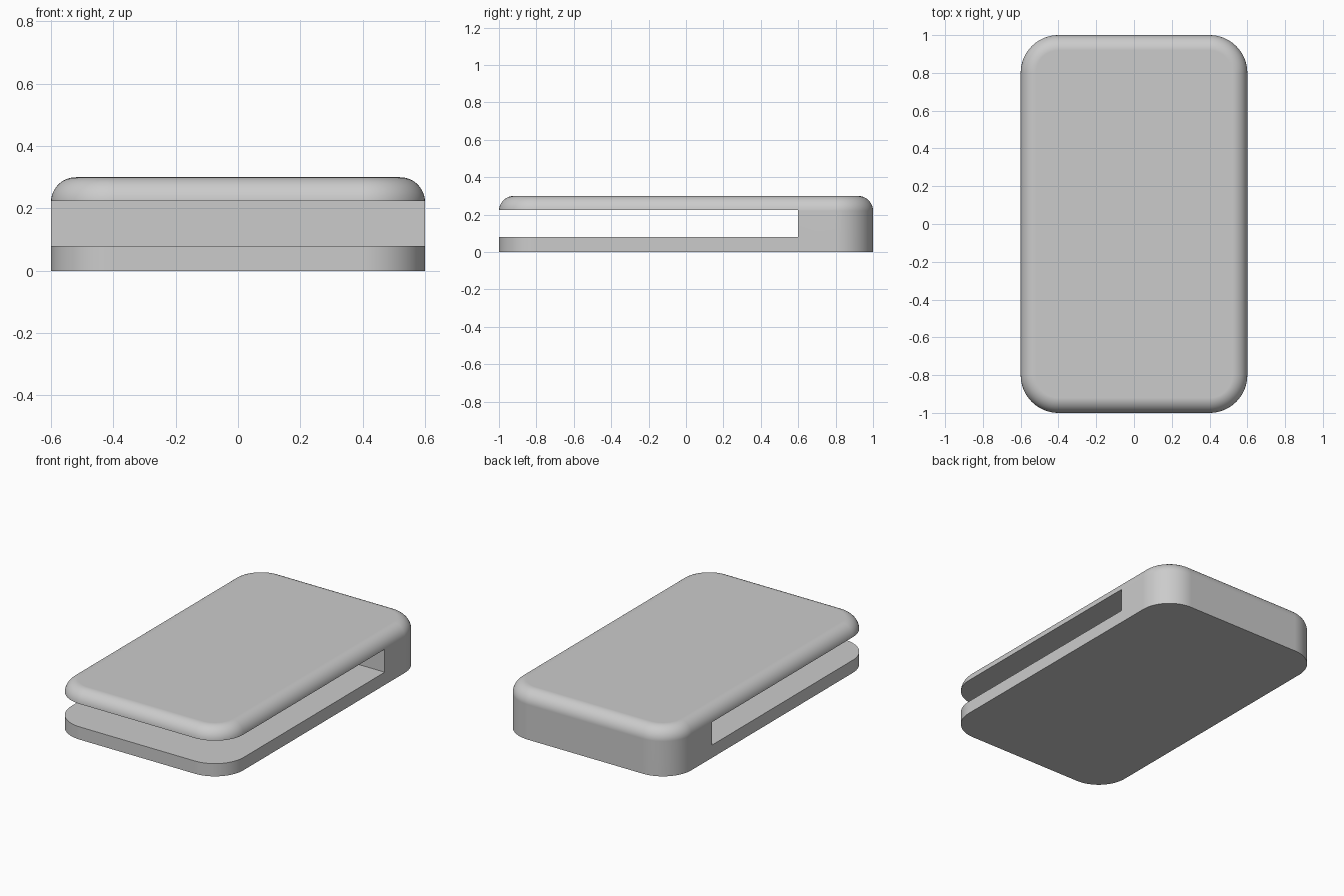
import bpy, bmesh, math

cube = bpy.data.objects.get("Cube")
if cube:
    bpy.data.objects.remove(cube, do_unlink=True)

HALF_X, HALF_Y, HEIGHT = 0.6, 1.0, 0.3
CORNER, FILLET = 0.2, 0.08
CORNER_STEPS, FILLET_STEPS = 16, 12

grey = bpy.data.materials.new("plain grey")
grey.use_nodes = True
colour = (0.6, 0.6, 0.6, 1)
grey.diffuse_color = colour
grey.node_tree.nodes["Principled BSDF"].inputs["Base Color"].default_value = colour


def outline(bm, inset, z):
    """Ring of vertices around a rounded rectangle."""
    ring = []
    radius = CORNER - inset
    for quarter, (sx, sy) in enumerate([(1, 1), (-1, 1), (-1, -1), (1, -1)]):
        for i in range(CORNER_STEPS + 1):
            a = (quarter + i / CORNER_STEPS) * math.pi / 2
            ring.append(bm.verts.new((sx * (HALF_X - CORNER) + radius * math.cos(a),
                                      sy * (HALF_Y - CORNER) + radius * math.sin(a), z)))
    return ring


# Body: straight walls with a rounded upper edge
bm = bmesh.new()
rings = [outline(bm, 0, 0)]
for i in range(FILLET_STEPS + 1):
    a = i / FILLET_STEPS * math.pi / 2
    rings.append(outline(bm, FILLET * (1 - math.cos(a)), HEIGHT - FILLET * (1 - math.sin(a))))
for low, high in zip(rings, rings[1:]):
    for i in range(len(low)):
        j = (i + 1) % len(low)
        bm.faces.new((low[i], low[j], high[j], high[i]))
bm.faces.new(rings[0][::-1])
bm.faces.new(rings[-1])
mesh = bpy.data.meshes.new("slotted_body")
bm.to_mesh(mesh)
bm.free()
mesh.materials.append(grey)
body = bpy.data.objects.new("slotted_body", mesh)
bpy.context.collection.objects.link(body)

# Slot: open at the front and both sides, closed at the back
SLOT_LOW, SLOT_HIGH, SLOT_BACK, SLOT_FRONT = 0.08, 0.224, 0.6, -1.2
bpy.ops.mesh.primitive_cube_add(size=1)
cutter = bpy.context.object
cutter.name = "slot_cutter"
cutter.location = (0, (SLOT_BACK + SLOT_FRONT) / 2, (SLOT_LOW + SLOT_HIGH) / 2)
cutter.scale = (2, SLOT_BACK - SLOT_FRONT, SLOT_HIGH - SLOT_LOW)
cutter.data.materials.append(grey)
cutter.hide_render = True

bpy.ops.object.select_all(action="DESELECT")
body.select_set(True)
bpy.context.view_layer.objects.active = body
cut = body.modifiers.new("slot", "BOOLEAN")
cut.operation = "DIFFERENCE"
cut.solver = "EXACT"
cut.object = cutter
bpy.ops.object.modifier_apply(modifier=cut.name)
bpy.data.objects.remove(cutter, do_unlink=True)

# Smooth rounded edges while the flat faces stay flat
bpy.ops.object.shade_smooth_by_angle(angle=math.radians(30))
normals = body.modifiers.new("flat faces", "WEIGHTED_NORMAL")
normals.keep_sharp = True
